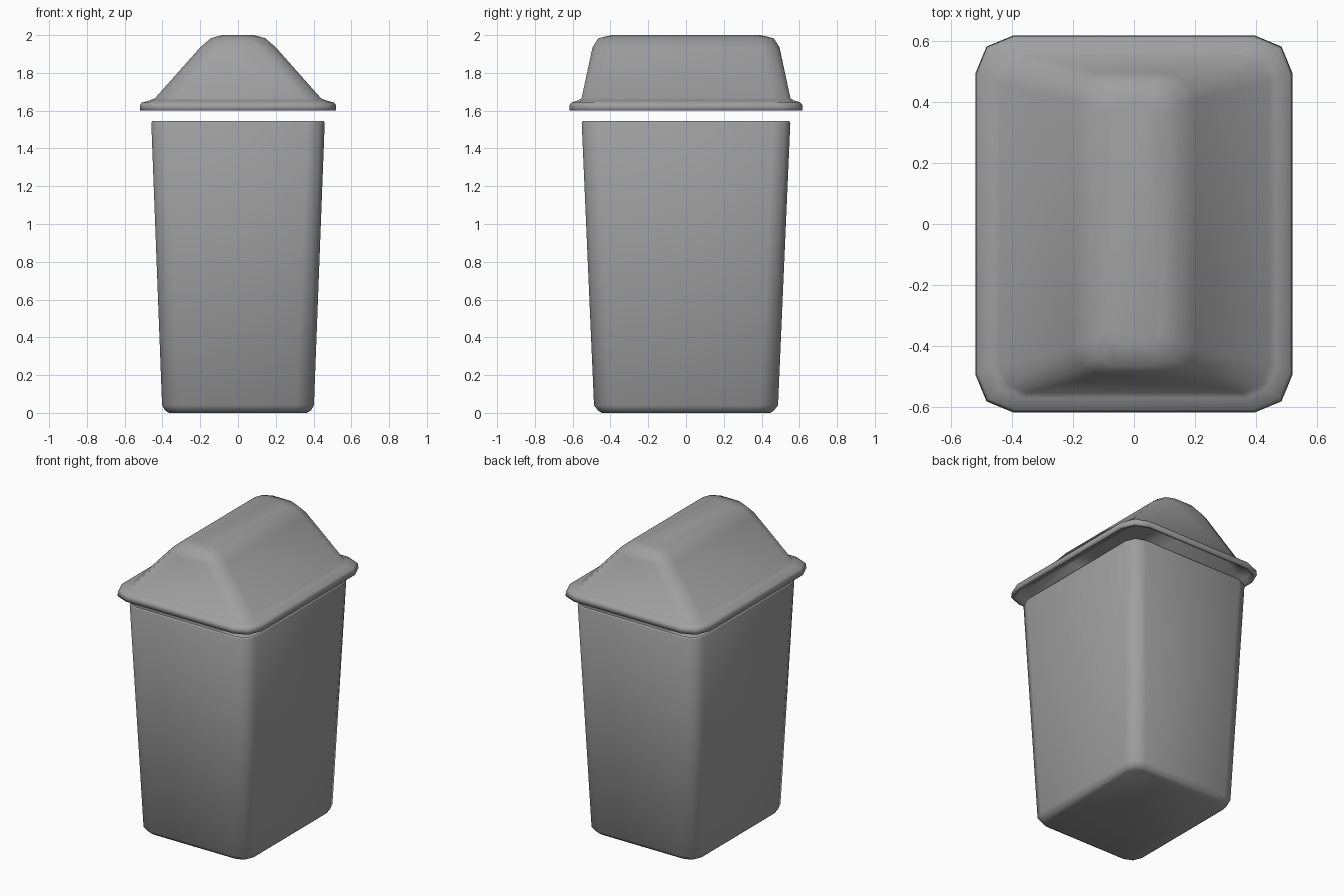
import bpy, bmesh, math

if "Cube" in bpy.data.objects:
    bpy.data.objects.remove(bpy.data.objects["Cube"])

grey = bpy.data.materials.new("bin_grey")
grey.diffuse_color = (0.35, 0.35, 0.35, 1)
grey.use_nodes = True
grey.node_tree.nodes["Principled BSDF"].inputs["Base Color"].default_value = grey.diffuse_color


def rounded_rect(hx, hy, r, z, seg=2):
    """Corner-rounded rectangle as a list of points, counter-clockwise."""
    pts = []
    for k, (sx, sy) in enumerate([(1, 1), (-1, 1), (-1, -1), (1, -1)]):
        for i in range(seg + 1):
            a = (k + i / seg) * math.pi / 2
            pts.append((sx * (hx - r) + r * math.cos(a),
                        sy * (hy - r) + r * math.sin(a), z))
    return pts


def loft(name, sections):
    """Skin rounded rectangles (half x, half y, radius, z), capped at both ends."""
    bm = bmesh.new()
    rings = [[bm.verts.new(p) for p in rounded_rect(*s)] for s in sections]
    n = len(rings[0])
    for a, b in zip(rings, rings[1:]):
        for i in range(n):
            j = (i + 1) % n
            bm.faces.new((a[i], a[j], b[j], b[i]))
    bm.faces.new(rings[0][::-1])
    bm.faces.new(rings[-1])
    bmesh.ops.recalc_face_normals(bm, faces=bm.faces)
    for f in bm.faces:
        f.smooth = True
    me = bpy.data.meshes.new(name)
    bm.to_mesh(me)
    bm.free()
    me.materials.append(grey)
    ob = bpy.data.objects.new(name, me)
    bpy.context.collection.objects.link(ob)
    return ob


# Tapered open bin: outside from the base up, over the rim, down the inside
loft("bin_body", [
    (0.365, 0.445, 0.07, 0.0),
    (0.385, 0.465, 0.08, 0.012),
    (0.402, 0.487, 0.09, 0.04),
    (0.459, 0.552, 0.09, 1.535),
    (0.454, 0.547, 0.085, 1.545),
    (0.443, 0.536, 0.08, 1.535),
    (0.388, 0.472, 0.08, 0.04),
    (0.365, 0.445, 0.07, 0.02),
])

# Hollow hipped lid with a lip: outside from the ridge down, then back up inside
loft("bin_lid", [
    (0.085, 0.395, 0.05, 2.0),
    (0.145, 0.465, 0.08, 1.983),
    (0.2, 0.495, 0.09, 1.935),
    (0.44, 0.553, 0.09, 1.665),
    (0.465, 0.57, 0.10, 1.655),
    (0.51, 0.607, 0.12, 1.642),
    (0.518, 0.616, 0.125, 1.63),
    (0.52, 0.618, 0.125, 1.6),
    (0.5, 0.598, 0.12, 1.6),
    (0.49, 0.588, 0.11, 1.63),
    (0.43, 0.54, 0.09, 1.648),
    (0.187, 0.48, 0.08, 1.92),
    (0.135, 0.45, 0.07, 1.965),
    (0.08, 0.385, 0.05, 1.98),
])
